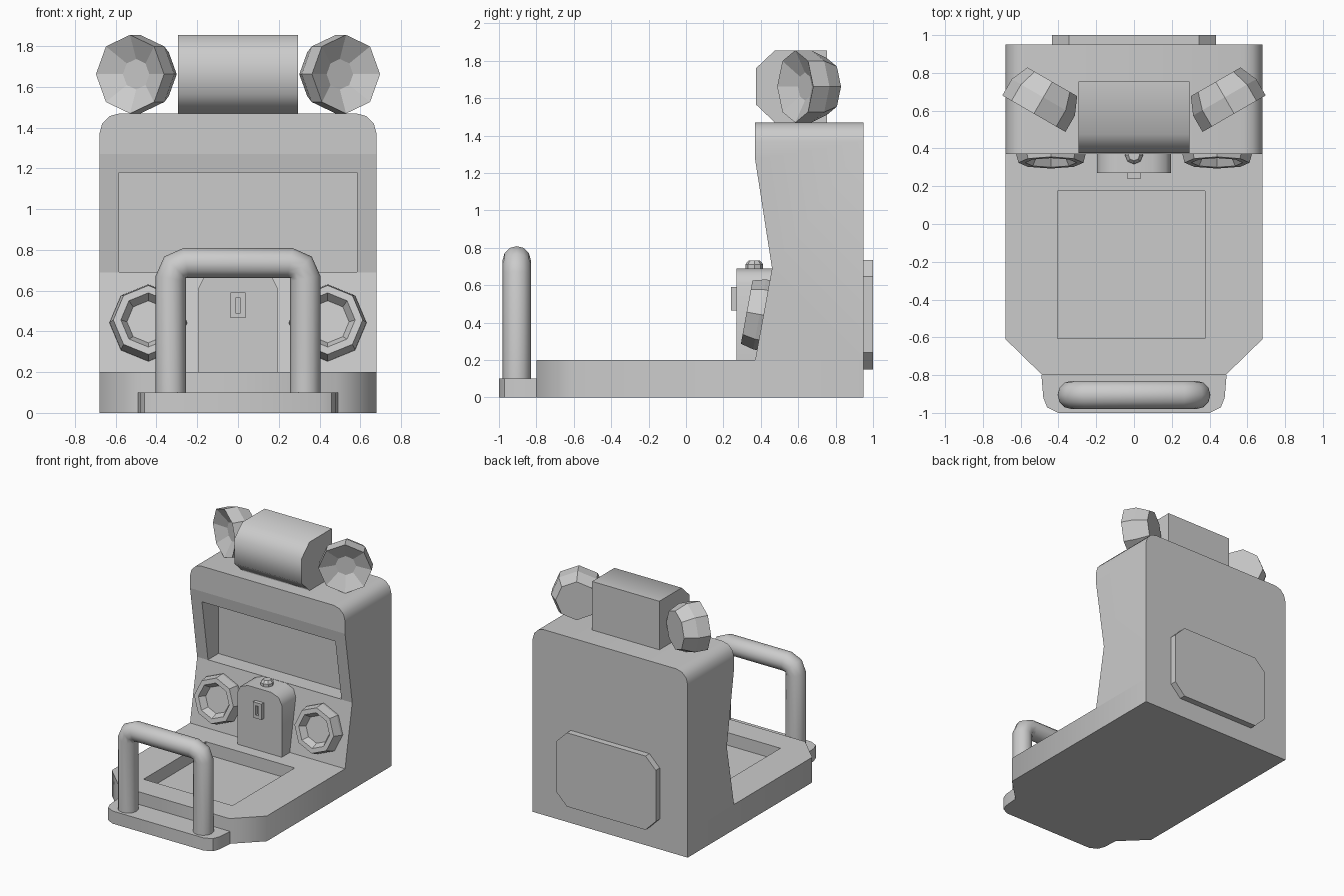
import bpy, bmesh, math
from mathutils import Vector

if "Cube" in bpy.data.objects:
    bpy.data.objects.remove(bpy.data.objects["Cube"])


def finish(name, bm, angle=None):
    bmesh.ops.recalc_face_normals(bm, faces=bm.faces)
    me = bpy.data.meshes.new(name)
    bm.to_mesh(me)
    bm.free()
    ob = bpy.data.objects.new(name, me)
    bpy.context.collection.objects.link(ob)
    if angle:
        smooth(ob, angle)
    return ob


def activate(ob):
    bpy.ops.object.select_all(action='DESELECT')
    ob.select_set(True)
    bpy.context.view_layer.objects.active = ob


def smooth(ob, angle):
    activate(ob)
    bpy.ops.object.shade_smooth_by_angle(angle=math.radians(angle))


def prism(name, pts, axis, a, b, angle=None):
    """Extrude a 2D outline along an axis from a to b."""
    put = {'x': lambda u, v, w: (w, u, v),
           'y': lambda u, v, w: (u, w, v),
           'z': lambda u, v, w: (u, v, w)}[axis]
    bm = bmesh.new()
    f = bm.faces.new([bm.verts.new(put(u, v, a)) for u, v in pts])
    new = bmesh.ops.extrude_face_region(bm, geom=[f])['geom']
    shift = Vector(put(0, 0, b - a))
    for v in new:
        if isinstance(v, bmesh.types.BMVert):
            v.co += shift
    return finish(name, bm, angle)


def rect(u0, u1, v0, v1):
    return [(u0, v0), (u1, v0), (u1, v1), (u0, v1)]


def mirrored(half):
    """Complete a half outline (positive u) by mirroring across u = 0."""
    return half + [(-u, v) for u, v in reversed(half)]


def lathe(name, rings, loc, direction, sides=8, angle=None):
    """Stack of (radius, height) rings around a direction, capped at both ends."""
    q = Vector(direction).to_track_quat('Z', 'Y')
    bm = bmesh.new()
    loops = []
    for r, h in rings:
        loops.append([bm.verts.new(Vector(loc) + q @ Vector((
            r * math.cos(math.tau * i / sides), r * math.sin(math.tau * i / sides), h)))
            for i in range(sides)])
    for lo, hi in zip(loops, loops[1:]):
        for i in range(sides):
            j = (i + 1) % sides
            bm.faces.new((lo[i], lo[j], hi[j], hi[i]))
    bm.faces.new(loops[0])
    bm.faces.new(loops[-1])
    return finish(name, bm, angle)


def cut(ob, cutter):
    m = ob.modifiers.new("cut", 'BOOLEAN')
    m.operation, m.solver, m.object = 'DIFFERENCE', 'EXACT', cutter
    activate(ob)
    bpy.ops.object.modifier_apply(modifier=m.name)
    bpy.data.objects.remove(cutter)


# Floor platform with chamfered front and a recessed pad
base = prism("platform", mirrored([(0.68, 0.95), (0.68, -0.61), (0.485, -0.8)]), 'z', 0, 0.2)
cut(base, prism("pad_cutter", rect(-0.405, 0.375, -0.605, 0.175), 'z', 0.1, 0.3))
smooth(base, 50)

# Low step under the handrail
prism("rail_step", mirrored([(0.49, -0.8), (0.48, -0.92), (0.46, -0.97), (0.40, -1.0)]),
      'z', 0, 0.1, 40)

# Upright cabinet: side profile, rounded top corners, screen recess
cabinet = prism("cabinet", [(0.37, 0.2), (0.46, 0.69), (0.37, 1.27), (0.37, 1.47),
                            (0.95, 1.47), (0.95, 0.2)], 'x', -0.68, 0.68)
bm = bmesh.new()
bm.from_mesh(cabinet.data)
top = [e for e in bm.edges if all(v.co.z > 1.46 for v in e.verts)
       and abs(e.verts[0].co.x - e.verts[1].co.x) < 0.01]
bmesh.ops.bevel(bm, geom=top, offset=0.1, segments=3, profile=0.5, affect='EDGES')
bm.to_mesh(cabinet.data)
bm.free()
cut(cabinet, prism("screen_cutter", rect(-0.585, 0.585, 0.692, 1.18), 'y', 0.2, 0.59))
me = cabinet.data
me.shade_smooth()
for e in me.edges:
    a, b = (me.vertices[i].co for i in e.vertices)
    e.use_edge_sharp = not (abs((b - a).normalized().y) > 0.9 and a.z > 1.3)

# Rear service panel
prism("rear_panel", mirrored([(0.345, 0.15), (0.435, 0.24), (0.435, 0.645), (0.345, 0.735)]),
      'y', 0.94, 1.0)

# Handrail tube
cu = bpy.data.curves.new("handrail", 'CURVE')
cu.dimensions = '3D'
cu.bevel_depth = 0.075
cu.bevel_resolution = 4
cu.use_fill_caps = True
half = [(0.33, 0.09), (0.33, 0.66), (0.309, 0.714), (0.255, 0.735)]
path = mirrored(half)
sp = cu.splines.new('POLY')
sp.points.add(len(path) - 1)
for p, (x, z) in zip(sp.points, path):
    p.co = (x, -0.905, z, 1)
rail = bpy.data.objects.new("handrail", cu)
bpy.context.collection.objects.link(rail)
activate(rail)
bpy.ops.object.convert(target='MESH')
smooth(bpy.context.view_layer.objects.active, 50)

# Coin box with slot plate and top button
prism("coin_box", mirrored([(0.195, 0.2), (0.195, 0.61), (0.168, 0.665), (0.1, 0.69)]),
      'y', 0.27, 0.47, 45)
plate = prism("coin_plate", rect(-0.037, 0.037, 0.465, 0.59), 'y', 0.24, 0.28)
cut(plate, prism("slot_cutter", rect(-0.013, 0.013, 0.49, 0.565), 'y', 0.2, 0.262))
lathe("button", [(0.048, 0), (0.048, 0.022), (0.03, 0.043)], (0, 0.365, 0.689), (0, 0, 1))

# Header box on top
prism("header_box", [(0.755, 1.47), (0.755, 1.855), (0.475, 1.855), (0.375, 1.76),
                     (0.375, 1.565), (0.475, 1.47)], 'x', -0.295, 0.295, 50)

for side, s in (("left", -1), ("right", 1)):
    # Speakers on the lower slanted panel
    lathe(side + "_speaker",
          [(0.19, -0.005), (0.19, 0.02), (0.172, 0.09), (0.135, 0.09), (0.105, 0.04)],
          (s * 0.44, 0.413, 0.44), (0, -0.984, 0.18))
    # Outward-turned horns beside the header box
    lathe(side + "_horn",
          [(0.152, -0.195), (0.193, -0.1), (0.193, 0), (0.075, -0.06)],
          (s * 0.53, 0.584, 1.662), (s * 0.5, -0.866, 0))
